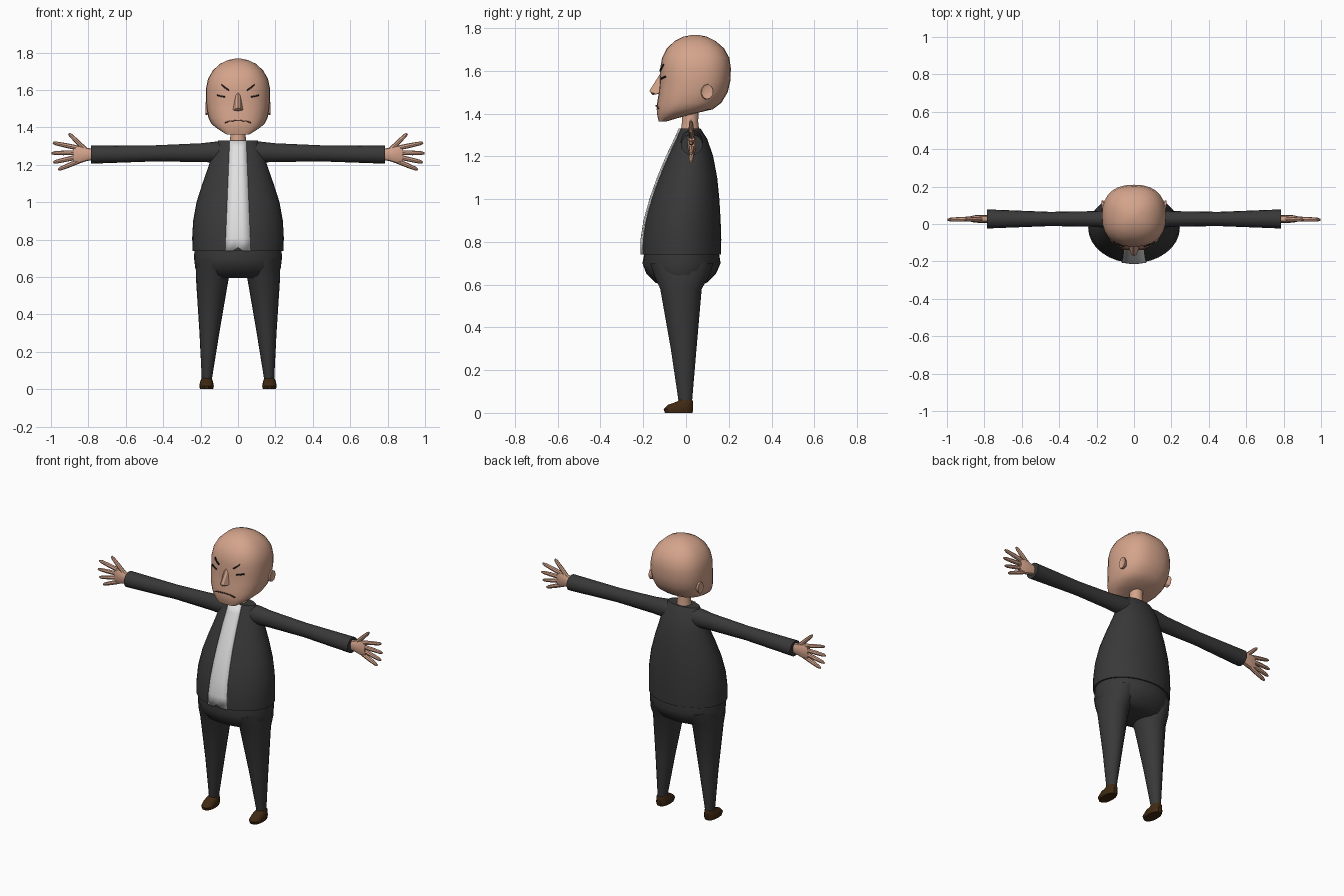
import bpy, bmesh
from math import cos, sin, pi
from mathutils import Vector

if "Cube" in bpy.data.objects:
    bpy.data.objects.remove(bpy.data.objects["Cube"])


def material(name, r, g, b):
    m = bpy.data.materials.new(name)
    m.use_nodes = True
    m.diffuse_color = (r, g, b, 1)
    bsdf = m.node_tree.nodes["Principled BSDF"]
    bsdf.inputs["Base Color"].default_value = (r, g, b, 1)
    bsdf.inputs["Roughness"].default_value = 0.9
    return m


SUIT = material("charcoal_suit", 0.04, 0.04, 0.04)
SKIN = material("skin", 0.66, 0.37, 0.26)
SHIRT = material("white_shirt", 0.75, 0.75, 0.75)
SHOE = material("brown_leather", 0.05, 0.022, 0.006)
DARK = material("dark_features", 0.015, 0.012, 0.012)
CREASE = material("mouth_crease", 0.12, 0.05, 0.035)


def finish(name, bm, mat, angle=40):
    bmesh.ops.recalc_face_normals(bm, faces=bm.faces)
    mesh = bpy.data.meshes.new(name)
    bm.to_mesh(mesh)
    bm.free()
    mesh.materials.append(mat)
    ob = bpy.data.objects.new(name, mesh)
    bpy.context.collection.objects.link(ob)
    bpy.ops.object.select_all(action="DESELECT")
    ob.select_set(True)
    bpy.context.view_layer.objects.active = ob
    bpy.ops.object.shade_smooth_by_angle(angle=angle * pi / 180)
    return ob


def power(v, e):
    return abs(v) ** e * (1 if v >= 0 else -1)


def loft(name, rings, mat, n=24, e=2.0, angle=40):
    """Skin capped rings given as (centre, first axis, second axis)."""
    bm = bmesh.new()
    loops = []
    for c, u, v in rings:
        c, u, v = Vector(c), Vector(u), Vector(v)
        loops.append([bm.verts.new(c + u * power(cos(2 * pi * i / n), 2 / e)
                                   + v * power(sin(2 * pi * i / n), 2 / e))
                      for i in range(n)])
    for a, b in zip(loops, loops[1:]):
        for i in range(n):
            j = (i + 1) % n
            bm.faces.new((a[i], a[j], b[j], b[i]))
    bm.faces.new(loops[0])
    bm.faces.new(loops[-1])
    return finish(name, bm, mat, angle)


def upright(rows, cx=0.0, s=1):
    """Rows of (z, half width, front y, back y, optional x centre)."""
    return [((s * (r[4] if len(r) > 4 else cx), (r[2] + r[3]) / 2, r[0]),
             (r[1], 0, 0), (0, (r[3] - r[2]) / 2, 0)) for r in rows]


def sideways(rows, y, s):
    """Rows of (x, centre z, half height, half depth)."""
    return [((s * x, y, z), (0, d, 0), (0, 0, h)) for x, z, h, d in rows]


def front_y(rows, x, z, e):
    """Depth of the front surface of an upright loft."""
    rows = sorted(rows)
    for a, b in zip(rows, rows[1:]):
        if a[0] <= z <= b[0]:
            t = (z - a[0]) / (b[0] - a[0])
            hw, y0, y1 = (a[k] + (b[k] - a[k]) * t for k in (1, 2, 3))
            return (y0 + y1) / 2 - (y1 - y0) / 2 * (1 - min(1, abs(x) / hw) ** e) ** (1 / e)


def plate(name, columns, rows, e, mat):
    """Thin sheet lying on an upright loft; columns are lists of (x, z)."""
    bm = bmesh.new()
    grid = [[bm.verts.new((x, front_y(rows, x, z, e) - 0.003, z)) for x, z in col]
            for col in columns]
    for a, b in zip(grid, grid[1:]):
        for i in range(len(a) - 1):
            bm.faces.new((a[i], b[i], b[i + 1], a[i + 1]))
    ob = finish(name, bm, mat)
    mod = ob.modifiers.new("thickness", "SOLIDIFY")
    mod.thickness, mod.offset = 0.006, 0
    return ob


def line(name, pts, h, mat):
    plate(name, [[(x, z - h), (x, z + h)] for x, z in pts], head, 2.4, mat)


# Jacket and shirt front
torso = [(0.74, 0.243, -0.208, 0.163), (0.81, 0.245, -0.207, 0.165),
         (0.9, 0.24, -0.193, 0.162), (1.0, 0.222, -0.165, 0.156),
         (1.1, 0.19, -0.13, 0.146), (1.2, 0.155, -0.088, 0.127),
         (1.28, 0.13, -0.05, 0.1), (1.33, 0.105, -0.028, 0.068)]
loft("jacket", upright(torso), SUIT, 32)
strip = []
for k in (-1, -0.35, 0, 0.35, 1):
    strip.append([(k * (0.068 - 0.024 * (r[0] - 0.74) / 0.59),
                   r[0] + (0.022 if i == 0 and k == 0 else 0))
                  for i, r in enumerate(torso)])
plate("shirt_front", strip, torso, 2, SHIRT)

# Trousers seat
loft("trouser_seat", upright([(0.77, 0.232, -0.19, 0.15), (0.7, 0.235, -0.204, 0.162),
                              (0.65, 0.229, -0.185, 0.14), (0.61, 0.21, -0.145, 0.1),
                              (0.595, 0.17, -0.11, 0.06)]), SUIT, 28)

# Head and neck
head = [(1.362, 0.06, -0.127, -0.095), (1.38, 0.09, -0.132, -0.035),
        (1.4, 0.12, -0.136, 0.04), (1.42, 0.142, -0.137, 0.125),
        (1.45, 0.158, -0.135, 0.165), (1.5, 0.168, -0.127, 0.195),
        (1.55, 0.172, -0.122, 0.207), (1.61, 0.171, -0.121, 0.21),
        (1.66, 0.16, -0.112, 0.203), (1.705, 0.134, -0.09, 0.178),
        (1.74, 0.096, -0.052, 0.138), (1.76, 0.054, -0.012, 0.096),
        (1.768, 0.015, 0.03, 0.058)]
loft("head", upright(head), SKIN, 28, 2.4)
loft("neck", upright([(1.3, 0.048, -0.028, 0.066), (1.36, 0.04, -0.02, 0.058),
                      (1.46, 0.042, -0.02, 0.06)]), SKIN, 14)

# Nose
bm = bmesh.new()
for p in [(0, -0.122, 1.585), (0, -0.172, 1.505), (0, -0.155, 1.487)]:
    bm.verts.new(p)
for s in (-1, 1):
    for p in [(0.012, -0.115, 1.58), (0.03, -0.115, 1.495), (0.022, -0.142, 1.492),
              (0.012, -0.165, 1.5)]:
        bm.verts.new((s * p[0], p[1], p[2]))
bmesh.ops.convex_hull(bm, input=bm.verts)
finish("nose", bm, SKIN, 30)

# Mouth
line("mouth", [(-0.07, 1.424), (-0.045, 1.434), (0, 1.437), (0.045, 1.434), (0.07, 1.424)],
     0.0025, CREASE)

fingers = {"index": (0.865, 1.292, 0.99, 1.318), "middle": (0.87, 1.265, 0.998, 1.262),
           "ring": (0.868, 1.24, 0.988, 1.213), "little": (0.855, 1.218, 0.962, 1.174),
           "thumb": (0.815, 1.28, 0.905, 1.368)}
ARM_Y = 0.027

for side, s in (("left", 1), ("right", -1)):
    # Facial features
    line(side + "_eyebrow", [(s * x, z) for x, z in ((0.05, 1.6), (0.068, 1.611), (0.086, 1.627))],
         0.004, DARK)
    line(side + "_eye", [(s * x, z) for x, z in ((0.07, 1.563), (0.09, 1.567), (0.112, 1.572))],
         0.0035, DARK)

    # Ear
    loft(side + "_ear", [((s * x, 0.097 + k, 1.502), (0, w, w * 0.3), (0, -w * 0.2, w * 1.25))
                         for x, w, k in ((0.14, 0.018, -0.006), (0.165, 0.028, 0),
                                         (0.174, 0.027, 0.003), (0.17, 0.015, 0))],
         SKIN, 10, angle=30)

    # Sleeve
    loft(side + "_sleeve", sideways([(0.05, 1.27, 0.05, 0.05), (0.12, 1.268, 0.056, 0.052),
                                     (0.2, 1.265, 0.05, 0.042), (0.45, 1.261, 0.043, 0.038),
                                     (0.785, 1.254, 0.048, 0.051)], ARM_Y, s), SUIT, 16)

    # Hand
    loft(side + "_palm", sideways([(0.77, 1.255, 0.028, 0.02), (0.81, 1.256, 0.036, 0.021),
                                   (0.85, 1.255, 0.048, 0.02), (0.88, 1.255, 0.046, 0.013)],
                                  ARM_Y, s), SKIN, 12, 2.5)
    for finger, (x0, z0, x1, z1) in fingers.items():
        across = Vector((-s * (z1 - z0), 0, x1 - x0)).normalized()
        rings = []
        for t, r in ((0, 0.013), (0.5, 0.0125), (0.88, 0.01), (1, 0.005)):
            centre = (s * (x0 + (x1 - x0) * t), ARM_Y - 0.004 * t, z0 + (z1 - z0) * t)
            rings.append((centre, across * r, (0, r, 0)))
        loft(f"{side}_{finger}_finger", rings, SKIN, 8)

    # Trouser leg
    loft(side + "_trouser_leg", upright([(0.7, 0.09, -0.17, 0.13, 0.13),
                                         (0.64, 0.093, -0.15, 0.11, 0.133),
                                         (0.58, 0.086, -0.122, 0.075, 0.138),
                                         (0.3, 0.053, -0.072, 0.05, 0.153),
                                         (0.045, 0.026, -0.034, 0.028, 0.167)], s=s), SUIT, 18)

    # Shoe
    loft(side + "_shoe", upright([(0, 0.035, -0.1, 0.032), (0.018, 0.039, -0.106, 0.035),
                                  (0.038, 0.035, -0.085, 0.035), (0.052, 0.03, -0.045, 0.034),
                                  (0.06, 0.027, -0.034, 0.031)], 0.168, s), SHOE, 14, 2.4, 30)
